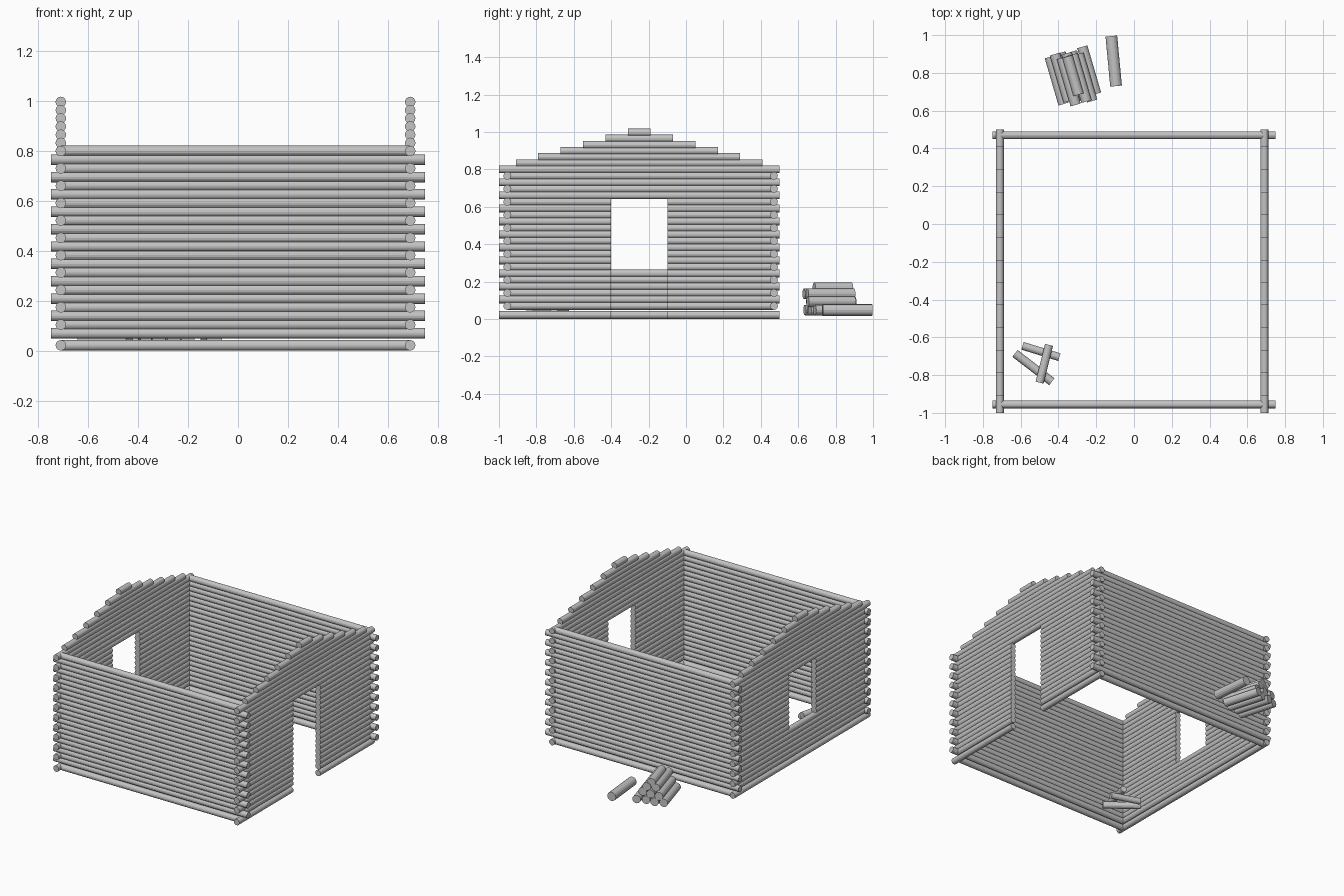
import bpy, bmesh, random
from mathutils import Vector, Matrix

random.seed(4)
cube = bpy.data.objects.get("Cube")
if cube:
    bpy.data.objects.remove(cube, do_unlink=True)

wood = bpy.data.materials.new("log grey")
wood.use_nodes = True
GREY = (0.55, 0.55, 0.55, 1)
wood.diffuse_color = GREY
wood.node_tree.nodes["Principled BSDF"].inputs["Base Color"].default_value = GREY


def build(name, logs):
    """One object from a list of (start, end, radius) logs."""
    bm = bmesh.new()
    for a, b, r in logs:
        a, b = Vector(a), Vector(b)
        axis = b - a
        turn = axis.to_track_quat('Z', 'Y').to_matrix().to_4x4()
        bmesh.ops.create_cone(bm, cap_ends=True, segments=16, radius1=r, radius2=r,
                              depth=axis.length,
                              matrix=Matrix.Translation((a + b) / 2) @ turn)
    mesh = bpy.data.meshes.new(name)
    bm.to_mesh(mesh)
    bm.free()
    mesh.materials.append(wood)
    obj = bpy.data.objects.new(name, mesh)
    bpy.context.collection.objects.link(obj)
    return obj


R, STEP, ROWS = 0.021, 0.0348, 23
LEFT, RIGHT, FRONT, BACK = -0.71, 0.69, -0.955, 0.47
OPEN_A, OPEN_B = -0.40, -0.10


def level(i):
    return 0.035 + STEP * i if i else 0.022


# Front and back walls: long and short rows alternate
for name, y in (("front_wall", FRONT), ("back_wall", BACK)):
    logs = []
    for i in range(ROWS):
        x0, x1 = (-0.75, 0.75) if i % 2 else (LEFT, RIGHT)
        logs.append(((x0, y, level(i)), (x1, y, level(i)), R))
    build(name, logs)

# Gable walls: one with a doorway, the other with a window
for name, x, first_open in (("door_wall", RIGHT, 0), ("window_wall", LEFT, 7)):
    logs = []
    for i in range(ROWS):
        y0, y1 = (FRONT, BACK) if i % 2 else (-1.0, 0.5)
        spans = [(y0, OPEN_A), (OPEN_B, y1)] if first_open <= i <= 17 else [(y0, y1)]
        logs += [((x, a, level(i)), (x, b, level(i)), R) for a, b in spans]
    # Stepped gable rows
    for k in range(6):
        half, z = 0.66 - 0.12 * k, 0.833 + 0.0328 * k
        logs.append(((x, -0.25 - half, z), (x, -0.25 + half, z), R))
    build(name, logs)

# Stacked firewood behind the back wall
along = Vector((0.28, -0.96, 0)).normalized()
across = Vector((0.96, 0.28, 0))
stack = []
for row, (count, z) in enumerate(((4, 0.048), (3, 0.093), (2, 0.135), (1, 0.167))):
    for j in range(count):
        mid = Vector((-0.32, 0.775, z)) + across * 0.06 * (j - (count - 1) / 2)
        mid += along * random.uniform(-0.02, 0.02)
        half = along * (0.13 if row < 3 else 0.105)
        stack.append((mid - half, mid + half, 0.028))
build("firewood_stack", stack)
build("loose_log", [((-0.12, 0.995, 0.048), (-0.095, 0.73, 0.048), 0.031)])

# Three crossed logs in the inside corner
build("corner_logs", [
    ((-0.59, -0.645, 0.04), (-0.395, -0.705, 0.04), 0.021),
    ((-0.63, -0.685, 0.04), (-0.435, -0.835, 0.04), 0.023),
    ((-0.45, -0.64, 0.08), (-0.50, -0.84, 0.08), 0.022),
])
